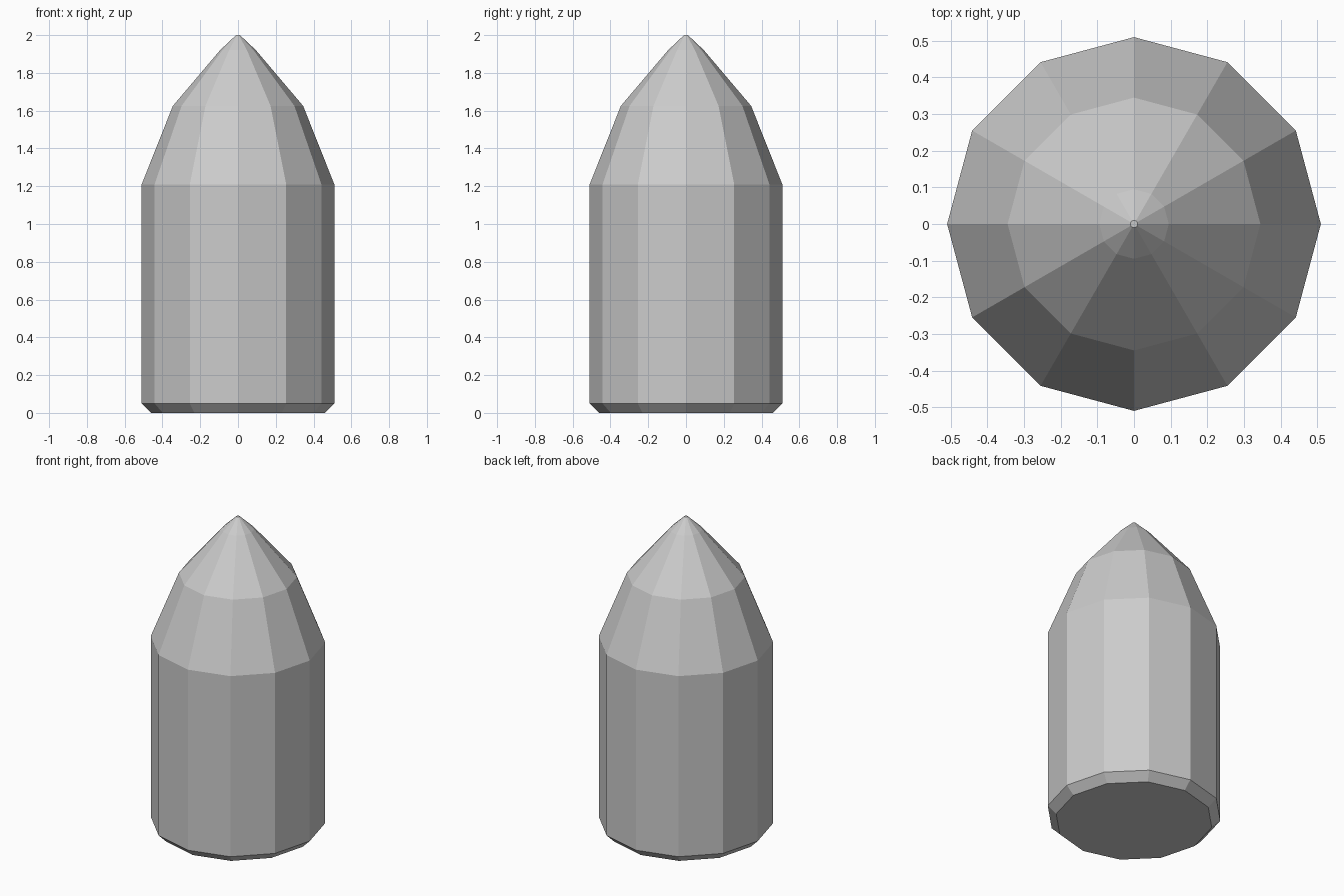
import bpy, bmesh
from math import cos, sin, tau

if "Cube" in bpy.data.objects:
    bpy.data.objects.remove(bpy.data.objects["Cube"])

SIDES = 12
# (radius, height) from the chamfered base to the blunt tip
PROFILE = [(0.46, 0.0), (0.51, 0.05), (0.51, 1.21),
           (0.345, 1.625), (0.095, 1.92), (0.01, 2.0)]

# faceted pointed body, lathed from the profile
bm = bmesh.new()
rings = [[bm.verts.new((r * cos(tau * i / SIDES), r * sin(tau * i / SIDES), z))
          for i in range(SIDES)] for r, z in PROFILE]
for low, high in zip(rings, rings[1:]):
    for i in range(SIDES):
        j = (i + 1) % SIDES
        bm.faces.new((low[i], low[j], high[j], high[i]))

# flat base and tiny tip cap
bm.faces.new(rings[0][::-1])
bm.faces.new(rings[-1])

mesh = bpy.data.meshes.new("pointed_body")
bm.to_mesh(mesh)
bm.free()
bpy.context.collection.objects.link(bpy.data.objects.new("pointed_body", mesh))
